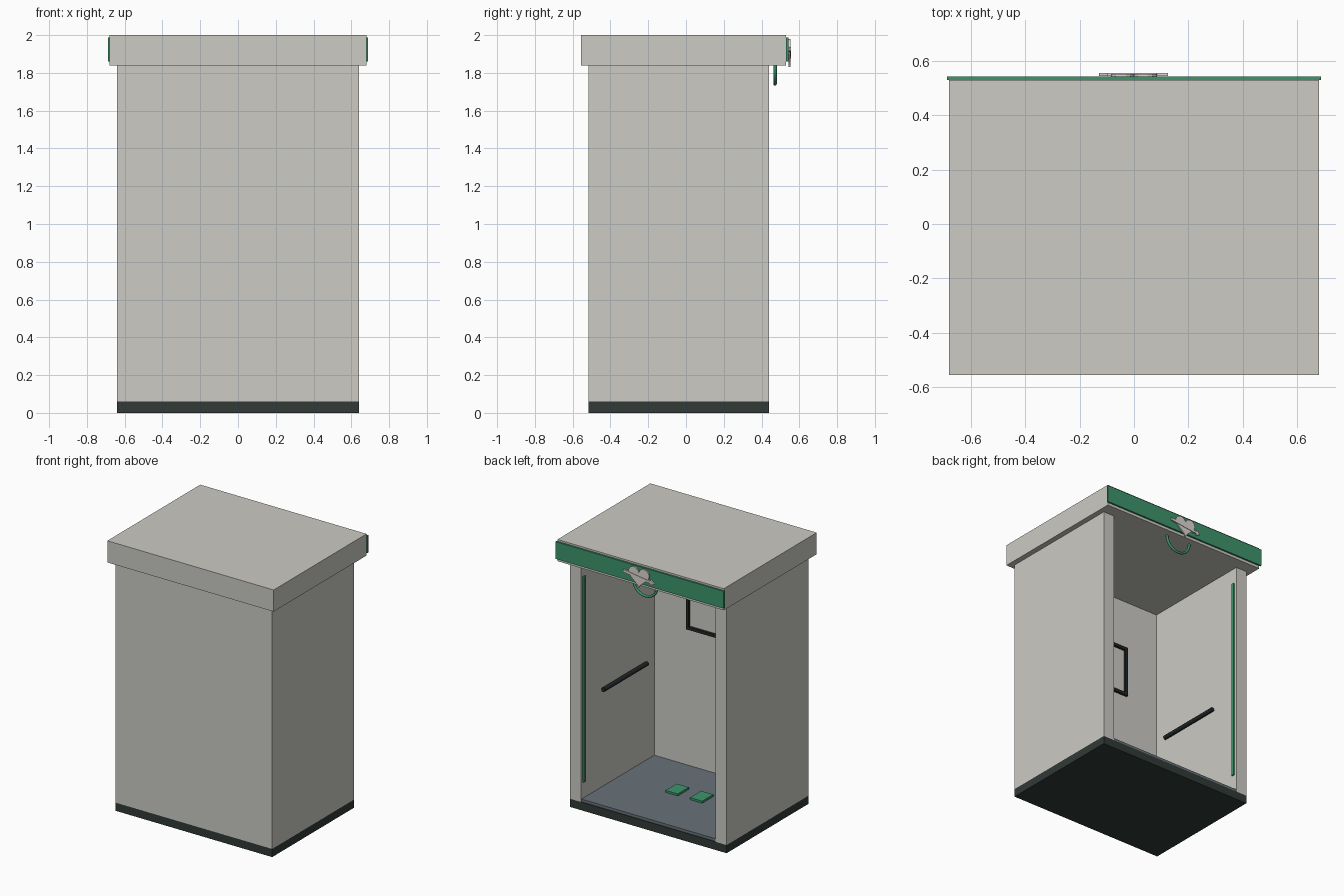
import bpy, bmesh, math
from mathutils import Vector

if "Cube" in bpy.data.objects:
    bpy.data.objects.remove(bpy.data.objects["Cube"])


def srgb(*c):
    return tuple(v / 12.92 if v <= 0.04045 else ((v + 0.055) / 1.055) ** 2.4 for v in c) + (1,)


def material(name, *c):
    m = bpy.data.materials.new(name)
    m.diffuse_color = srgb(*c)
    m.use_nodes = True
    m.node_tree.nodes["Principled BSDF"].inputs["Base Color"].default_value = m.diffuse_color
    return m


WALL = material("warm grey panel", 0.80, 0.795, 0.77)
DARK = material("charcoal base", 0.19, 0.225, 0.215)
BLACK = material("black rail", 0.13, 0.15, 0.15)
GREEN = material("green trim", 0.24, 0.585, 0.425)
FLOOR = material("slate floor", 0.41, 0.445, 0.475)
SIGN = material("pale sign", 0.86, 0.84, 0.825)


def finish(name, bm, mat):
    bmesh.ops.recalc_face_normals(bm, faces=bm.faces)
    me = bpy.data.meshes.new(name)
    bm.to_mesh(me)
    bm.free()
    me.materials.append(mat)
    ob = bpy.data.objects.new(name, me)
    bpy.context.collection.objects.link(ob)
    return ob


def prism(name, pts, offset, mat):
    """Extrude a closed outline of 3D points along an offset."""
    bm = bmesh.new()
    f = bm.faces.new([bm.verts.new(p) for p in pts])
    r = bmesh.ops.extrude_face_region(bm, geom=[f])
    vs = [g for g in r["geom"] if isinstance(g, bmesh.types.BMVert)]
    bmesh.ops.translate(bm, verts=vs, vec=Vector(offset))
    return finish(name, bm, mat)


def box(name, x, y, z, mat):
    pts = [(x[0], y[0], z[0]), (x[1], y[0], z[0]), (x[1], y[1], z[0]), (x[0], y[1], z[0])]
    return prism(name, pts, (0, 0, z[1] - z[0]), mat)


def tube(name, path, radius, mat, sides=12):
    """Sweep a circle along a path of points lying in a plane of constant x or y."""
    bm = bmesh.new()
    path = [Vector(p) for p in path]
    rings = []
    for i, p in enumerate(path):
        t = (path[min(i + 1, len(path) - 1)] - path[max(i - 1, 0)]).normalized()
        a = Vector((1, 0, 0)) if abs(t.y) > 0.9 else Vector((0, 1, 0))
        b = t.cross(a)
        rings.append([bm.verts.new(p + radius * (math.cos(k) * a + math.sin(k) * b))
                      for k in (2 * math.pi * j / sides for j in range(sides))])
    for r0, r1 in zip(rings, rings[1:]):
        for j in range(sides):
            k = (j + 1) % sides
            bm.faces.new((r0[j], r0[k], r1[k], r1[j]))
    bm.faces.new(rings[0])
    bm.faces.new(rings[-1])
    for f in bm.faces:
        f.smooth = len(f.verts) == 4
    return finish(name, bm, mat)


# Base, floor and U-shaped walls, open at the back
box("base", (-0.64, 0.64), (-0.515, 0.44), (0, 0.06), DARK)
box("floor", (-0.55, 0.55), (-0.415, 0.435), (0.06, 0.08), FLOOR)
outline = [(-0.64, -0.515), (0.64, -0.515), (0.64, 0.44), (0.55, 0.44),
           (0.55, -0.415), (-0.55, -0.415), (-0.55, 0.44), (-0.64, 0.44)]
prism("walls", [(x, y, 0.06) for x, y in outline], (0, 0, 1.78), WALL)

# Roof and green fascia over the opening
box("roof", (-0.68, 0.68), (-0.555, 0.53), (1.84, 2.0), WALL)
box("fascia", (-0.688, 0.688), (0.53, 0.543), (1.86, 1.987), GREEN)

# Mirrored parts: edge strips, hand rails, foot pads
for side, s in (("left", -1), ("right", 1)):
    box(side + "_edge_strip", sorted((s * 0.55, s * 0.538)), (0.40, 0.422), (0.2, 1.72), GREEN)
    tube(side + "_hand_rail", [(s * 0.529, -0.30, 0.807), (s * 0.529, 0.21, 0.807)], 0.016, BLACK)
    box(side + "_foot_pad", sorted((s * 0.05, s * 0.15)), (-0.105, 0.025), (0.08, 0.095), GREEN)

# Frame on the inside of the front wall
fx, fz0, fz1, w = 0.28, 1.09, 1.47, 0.022
fy = (-0.415, -0.397)
for name, s in (("left", -1), ("right", 1)):
    box("frame_" + name, sorted((s * fx, s * (fx - w))), fy, (fz0, fz1), BLACK)
box("frame_bottom", (-fx + w, fx - w), fy, (fz0, fz0 + w), BLACK)
box("frame_top", (-fx + w, fx - w), fy, (fz1 - w, fz1), BLACK)

# Half ring hanging under the roof
arc = [math.pi + math.pi * i / 24 for i in range(25)]
tube("hanging_ring", [(0.1 * math.cos(a), 0.472, 1.842 + 0.1 * math.sin(a)) for a in arc],
     0.009, GREEN)

# Heart sign with a slanted arrow
heart = []
for i in range(32):
    t = 2 * math.pi * i / 32
    hx = 16 * math.sin(t) ** 3
    hz = 13 * math.cos(t) - 5 * math.cos(2 * t) - 2 * math.cos(3 * t) - math.cos(4 * t)
    heart.append((hx * 0.0053, 0.543, 1.918 + hz * 0.0051))
prism("heart_sign", heart, (0, 0.009, 0), SIGN)
arrow = [(-0.128, -0.016), (-0.095, -0.034), (-0.095, -0.021), (0.125, 0.007),
         (0.125, 0.027), (-0.095, -0.004), (-0.095, 0.008)]
prism("heart_arrow", [(x, 0.544, 1.91 + z) for x, z in arrow], (0, 0.011, 0), SIGN)
